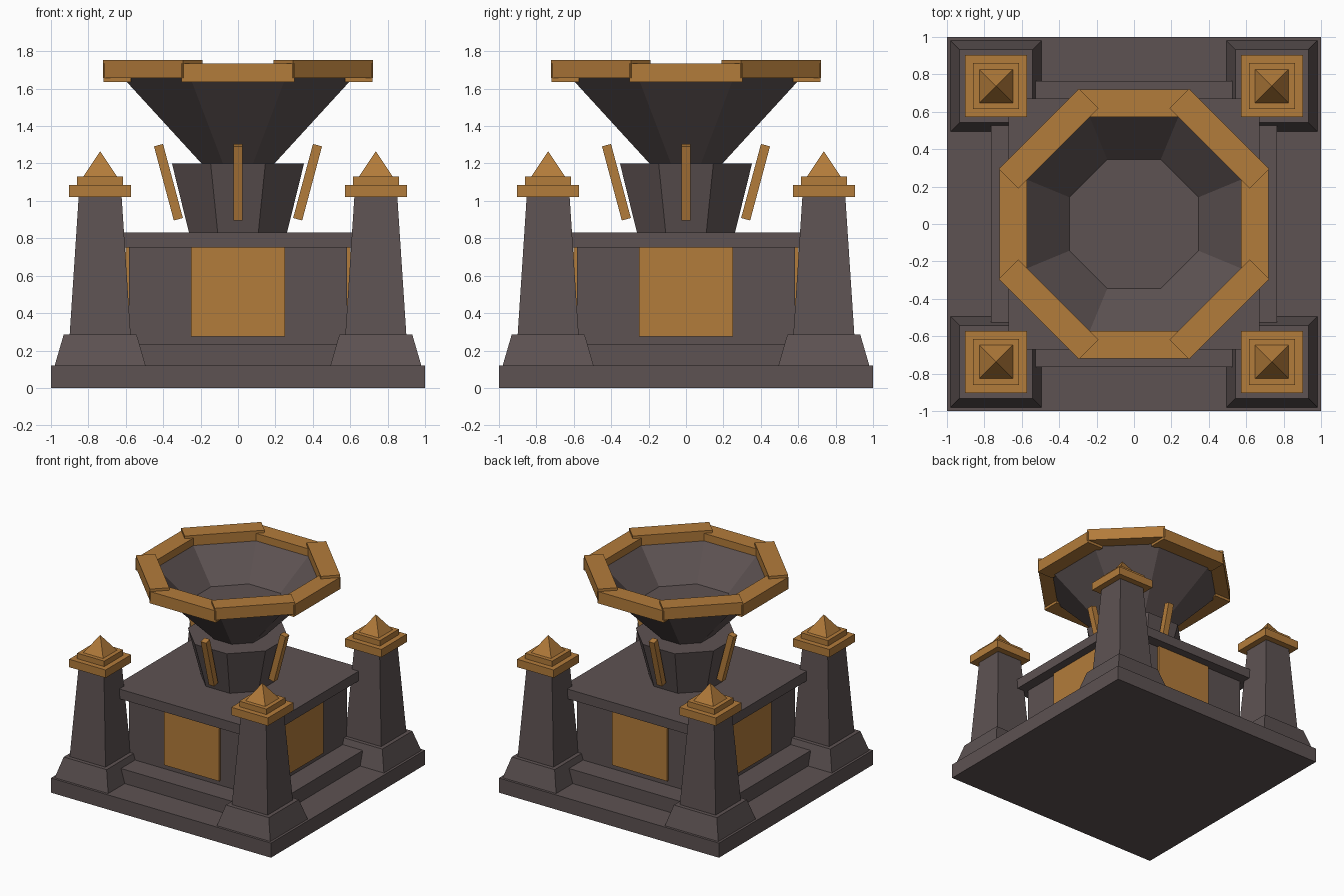
import bpy
import bmesh
import math
from mathutils import Matrix

if "Cube" in bpy.data.objects:
    bpy.data.objects.remove(bpy.data.objects["Cube"])


def make_material(name, color):
    mat = bpy.data.materials.new(name)
    mat.use_nodes = True
    mat.diffuse_color = color
    mat.node_tree.nodes["Principled BSDF"].inputs["Base Color"].default_value = color
    return mat


STONE = make_material("dark_stone", (0.11, 0.085, 0.085, 1))
GOLD = make_material("aged_gold", (0.45, 0.20, 0.043, 1))


def finish(name, bm, mat, matrix=Matrix()):
    bmesh.ops.recalc_face_normals(bm, faces=bm.faces)
    mesh = bpy.data.meshes.new(name)
    bm.to_mesh(mesh)
    bm.free()
    mesh.materials.append(mat)
    obj = bpy.data.objects.new(name, mesh)
    obj.matrix_world = matrix
    bpy.context.collection.objects.link(obj)
    return obj


def tower(name, sides, profile, mat, x=0, y=0):
    """Stack of regular polygons; profile lists (half width across flats, z)."""
    bm = bmesh.new()
    rings = []
    for half, z in profile:
        r = half / math.cos(math.pi / sides)
        count = sides if half > 0 else 1
        rings.append([bm.verts.new((r * math.cos((i + 0.5) * math.tau / sides),
                                    r * math.sin((i + 0.5) * math.tau / sides), z))
                      for i in range(count)])
    for low, high in zip(rings, rings[1:]):
        for i in range(sides):
            j = (i + 1) % sides
            if len(high) == 1:
                bm.faces.new((low[i], low[j], high[0]))
            else:
                bm.faces.new((low[i], low[j], high[j], high[i]))
    for ring in (rings[0], rings[-1]):
        if len(ring) > 1:
            bm.faces.new(ring)
    return finish(name, bm, mat, Matrix.Translation((x, y, 0)))


def box(name, size, mat, matrix):
    bm = bmesh.new()
    bmesh.ops.create_cube(bm, size=1)
    bmesh.ops.scale(bm, vec=size, verts=bm.verts)
    return finish(name, bm, mat, matrix)


def around(angle, distance, z):
    """Placement facing outward along +x, turned about the centre."""
    return Matrix.Rotation(angle, 4, 'Z') @ Matrix.Translation((distance, 0, z))


# Square plinth, step, central block and its slab
tower("base_plate", 4, [(1.0, 0), (1.0, 0.12)], STONE)
tower("step", 4, [(0.765, 0.12), (0.765, 0.235)], STONE)
tower("central_block", 4, [(0.583, 0.235), (0.583, 0.75)], STONE)
tower("top_slab", 4, [(0.67, 0.75), (0.67, 0.83)], STONE)

# Corner pillars with stepped gold caps
for sx, side in ((1, "left"), (-1, "right")):
    for sy, end in ((-1, "front"), (1, "back")):
        tag = f"{end}_{side}"
        x, y = sx * 0.737, sy * 0.737
        tower(f"pillar_foot_{tag}", 4, [(0.243, 0.12), (0.195, 0.285)], STONE, x, y)
        tower(f"pillar_shaft_{tag}", 4, [(0.163, 0.285), (0.115, 1.02)], STONE, x, y)
        tower(f"pillar_cap_{tag}", 4, [(0.166, 1.02), (0.166, 1.085)], GOLD, x, y)
        tower(f"cap_step_{tag}", 4, [(0.123, 1.085), (0.123, 1.13)], GOLD, x, y)
        tower(f"cap_point_{tag}", 4, [(0.09, 1.13), (0, 1.265)], GOLD, x, y)

# Octagonal pedestal and hollow bowl
tower("pedestal", 8, [(0.262, 0.83), (0.353, 1.2)], STONE)
tower("bowl", 8, [(0.195, 1.2), (0.635, 1.68), (0.58, 1.68), (0.345, 1.43)], STONE)

# Gold panels and leaning struts on the four sides
for i, side in enumerate(("left", "back", "right", "front")):
    turn = i * math.pi / 2
    box(f"panel_{side}", (0.03, 0.5, 0.475), GOLD, around(turn, 0.587, 0.5125))
    lean = Matrix.Rotation(math.radians(15), 4, 'Y')
    box(f"strut_{side}", (0.05, 0.05, 0.41), GOLD, around(turn, 0.372, 1.10) @ lean)

# Rim beams, the diagonal ones lying slightly higher
for i in range(8):
    z = 1.706 if i % 2 else 1.685
    box(f"rim_beam_{i + 1}", (0.147, 0.605, 0.097), GOLD, around(i * math.pi / 4, 0.646, z))
